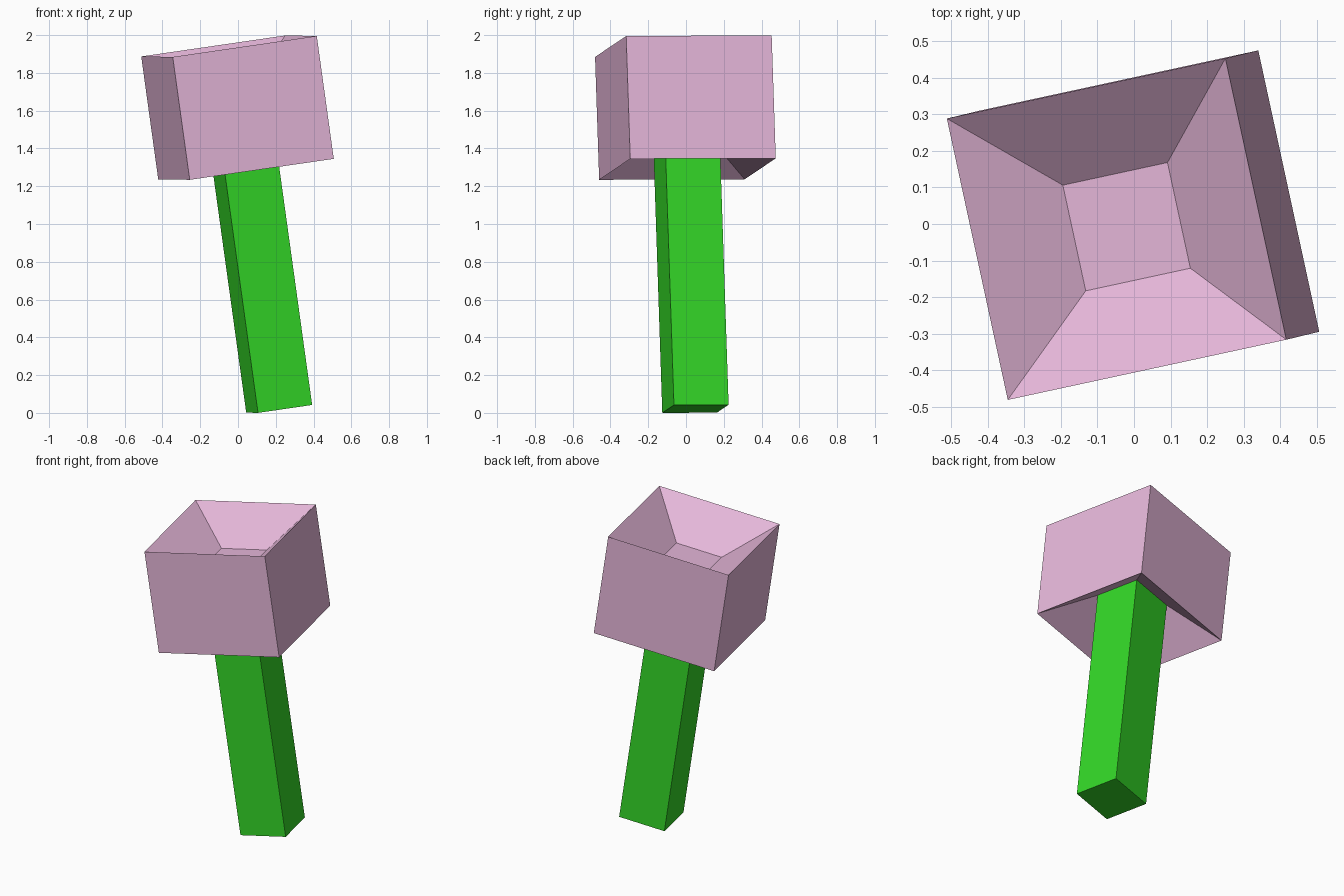
import bpy, bmesh
from mathutils import Matrix, Vector

if "Cube" in bpy.data.objects:
    bpy.data.objects.remove(bpy.data.objects["Cube"])

HEAD, SHAFT = 0.788, 0.296          # side lengths of the square sections
HEAD_LOW, HEAD_TOP = 1.282, 1.939   # along the tilted axis
DEPTH = 0.2                         # depth of both funnel pockets

# Tilted frame shared by both parts, origin at the centre of the handle's base
z = Vector((-0.137, -0.033, 0.99)).normalized()
x = Vector((0.768, 0.166, 0.112))
x = (x - z * x.dot(z)).normalized()
y = z.cross(x)
FRAME = Matrix.Translation((0.218, 0.05, 0.0216)) @ Matrix((x, y, z)).transposed().to_4x4()


def material(name, rgb):
    m = bpy.data.materials.new(name)
    m.diffuse_color = (*rgb, 1)
    m.use_nodes = True
    m.node_tree.nodes["Principled BSDF"].inputs["Base Color"].default_value = m.diffuse_color
    return m


def block(name, side, low, high, mat, pockets=False):
    bm = bmesh.new()
    bmesh.ops.create_cube(bm, size=1)
    for v in bm.verts:
        v.co = (v.co.x * side, v.co.y * side, high if v.co.z > 0 else low)
    bm.normal_update()
    if pockets:
        # Sink the end faces inward to make square funnels
        for f in [f for f in bm.faces if abs(f.normal.z) > 0.9]:
            n = f.normal.copy()
            bmesh.ops.inset_individual(bm, faces=[f], thickness=(HEAD - SHAFT) / 2,
                                       use_even_offset=True)
            bmesh.ops.translate(bm, verts=f.verts[:], vec=-n * DEPTH)
    bm.transform(FRAME)
    bmesh.ops.recalc_face_normals(bm, faces=bm.faces[:])
    me = bpy.data.meshes.new(name)
    bm.to_mesh(me)
    bm.free()
    me.materials.append(mat)
    ob = bpy.data.objects.new(name, me)
    bpy.context.collection.objects.link(ob)


# Handle runs up to the floor of the lower pocket
block("handle", SHAFT, 0, HEAD_LOW + DEPTH, material("green", (0.033, 0.67, 0.02)))
block("head", HEAD, HEAD_LOW, HEAD_TOP, material("pink", (0.78, 0.467, 0.69)), pockets=True)
